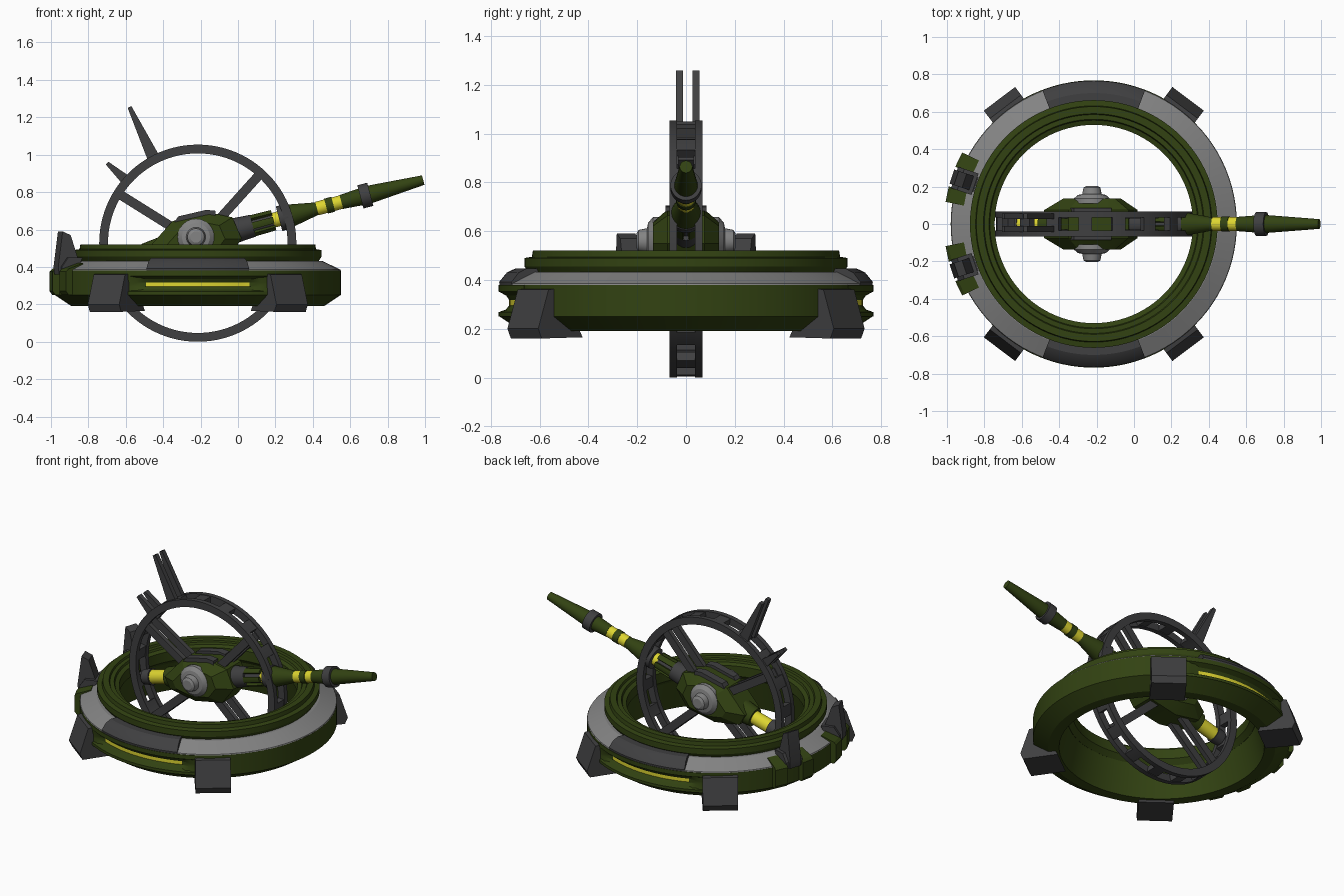
import bpy, bmesh, math
from mathutils import Matrix, Vector

if "Cube" in bpy.data.objects:
    bpy.data.objects.remove(bpy.data.objects["Cube"])

def material(name, rgb):
    m = bpy.data.materials.new(name)
    m.diffuse_color = (*rgb, 1)
    m.use_nodes = True
    m.node_tree.nodes["Principled BSDF"].inputs["Base Color"].default_value = m.diffuse_color
    return m

GREEN = material("olive green", (0.032, 0.055, 0.006))
DARK = material("dark grey", (0.05, 0.05, 0.052))
GREY = material("light grey", (0.23, 0.23, 0.23))
YELLOW = material("yellow", (0.72, 0.66, 0.03))

CX = -0.215
BASE = Matrix.Translation((CX, 0, 0))
HUB = Vector((CX, 0, 0.527))
WHEEL = Matrix.Translation(HUB) @ Matrix.Rotation(math.pi / 2, 4, 'X')
GUN = Matrix.Translation((-0.22, 0, 0.54)) @ Matrix.Rotation(math.radians(75), 4, 'Y')

def finish(bm, name, mats, matrix):
    bmesh.ops.remove_doubles(bm, verts=bm.verts, dist=1e-5)
    bmesh.ops.recalc_face_normals(bm, faces=bm.faces)
    me = bpy.data.meshes.new(name)
    bm.to_mesh(me)
    bm.free()
    for m in mats:
        me.materials.append(m)
    me.transform(matrix)
    ob = bpy.data.objects.new(name, me)
    bpy.context.collection.objects.link(ob)
    bpy.ops.object.select_all(action='DESELECT')
    ob.select_set(True)
    bpy.context.view_layer.objects.active = ob
    bpy.ops.object.shade_smooth_by_angle(angle=math.radians(25))
    return ob

def lathe(name, prof, mats, matrix, arcs=((0, 360),), n=96, closed=True, shift=None, rule=None):
    """Revolve (radius, height) points about local z over one or more arcs."""
    bm = bmesh.new()
    for a0, a1 in arcs:
        full = a1 - a0 >= 360
        rings = []
        for i in range(n if full else n + 1):
            d = a0 + (a1 - a0) * i / n
            a = math.radians(d)
            ring = []
            for k, (r, h) in enumerate(prof):
                if shift:
                    r += shift(d, k)
                ring.append(bm.verts.new((r * math.cos(a), r * math.sin(a), h)))
            rings.append(ring)
        for i in range(n):
            p, q = rings[i], rings[(i + 1) % len(rings)]
            for k in range(len(prof) if closed else len(prof) - 1):
                j = (k + 1) % len(prof)
                bm.faces.new((p[k], q[k], q[j], p[j]))
        if not full:
            bm.faces.new(rings[0])
            bm.faces.new(rings[-1])
    if rule:
        for f in bm.faces:
            f.material_index = rule(f.calc_center_median())
    return finish(bm, name, mats, matrix)

def prism(name, poly, spans, mat, matrix=Matrix()):
    """Extrude an (x, z) outline across one or more (y0, y1) spans."""
    bm = bmesh.new()
    for y0, y1 in spans:
        a = [bm.verts.new((x, y0, z)) for x, z in poly]
        b = [bm.verts.new((x, y1, z)) for x, z in poly]
        bm.faces.new(a)
        bm.faces.new(b)
        for i in range(len(poly)):
            j = (i + 1) % len(poly)
            bm.faces.new((a[i], a[j], b[j], b[i]))
    return finish(bm, name, [mat], matrix)

def bar(name, p, q, w0, w1, spans, mat):
    """Tapered flat bar between two (x, z) points."""
    p, q = Vector(p), Vector(q)
    d = (q - p).normalized()
    s = Vector((-d.y, d.x)) / 2
    prism(name, [p + s * w0, q + s * w1, q - s * w1, p - s * w0], spans, mat)

def radial(deg):
    return BASE @ Matrix.Rotation(math.radians(deg), 4, 'Z')

# Base ring, with a glowing slot let into the front and back walls
def slot(d, k):
    off = min(abs(d - 90), abs(d - 270))
    return -0.04 * max(0, min(1, (30 - off) / 7.5)) if k in (3, 4) else 0

def slot_colour(c):
    r = math.hypot(c.x, c.y)
    off = abs(math.degrees(math.atan2(abs(c.x), abs(c.y))))
    return 1 if 0.71 < r < 0.75 and 0.29 < c.z < 0.32 and off < 22.5 else 0

lathe("base_ring", [(0.61, 0.19), (0.675, 0.19), (0.765, 0.25), (0.765, 0.295), (0.765, 0.317),
                    (0.765, 0.38), (0.70, 0.40), (0.56, 0.40)],
      [GREEN, YELLOW], BASE, shift=slot, rule=slot_colour)
# slot lips square off the top and bottom of the openings
lathe("slot_lips", [(0.72, 0.25), (0.768, 0.25), (0.768, 0.268), (0.735, 0.28)],
      [GREEN], BASE, arcs=((60, 120), (240, 300)), n=24)
lathe("slot_upper_lips", [(0.72, 0.38), (0.768, 0.38), (0.768, 0.352), (0.735, 0.335)],
      [GREEN], BASE, arcs=((60, 120), (240, 300)), n=24)

# Grey sloping deck and stepped upper rim
lathe("sloping_deck", [(0.62, 0.385), (0.765, 0.379), (0.762, 0.386), (0.665, 0.432), (0.62, 0.432)],
      [GREY], BASE)
lathe("upper_rim", [(0.56, 0.39), (0.62, 0.425), (0.645, 0.43), (0.662, 0.455), (0.662, 0.49),
                    (0.632, 0.495), (0.628, 0.52), (0.59, 0.52), (0.585, 0.508), (0.56, 0.508),
                    (0.555, 0.495), (0.53, 0.485), (0.53, 0.42)], [GREEN], BASE)

# Dark covers over the slots
lathe("deck_cover", [(0.65, 0.40), (0.765, 0.378), (0.766, 0.392), (0.735, 0.43), (0.70, 0.447), (0.65, 0.447)],
      [DARK], BASE, arcs=((69, 111), (249, 291)), n=20)

# Four feet
for i, a in enumerate((53, 127, 233, 307)):
    prism(f"foot_{i+1}", [(0.61, 0.165), (0.82, 0.16), (0.838, 0.2), (0.785, 0.36), (0.70, 0.37), (0.64, 0.22)],
          [(-0.105, 0.105)], DARK, radial(a))

# Rear fins with green lugs beside them
for i, s in enumerate((-1, 1)):
    m = radial(180 + s * 18.5)
    prism(f"rear_fin_{i+1}", [(0.72, 0.36), (0.795, 0.36), (0.80, 0.40), (0.775, 0.59), (0.73, 0.57),
                              (0.69, 0.45), (0.66, 0.43)], [(-0.04, 0.04)], DARK, m)
    prism(f"fin_base_{i+1}", [(0.70, 0.37), (0.785, 0.36), (0.785, 0.40), (0.75, 0.45), (0.67, 0.45)],
          [(-0.06, 0.06)], DARK, m)
    for j, a in enumerate((11.5, 25.5)):
        prism(f"rear_lug_{i+1}_{j+1}", [(0.70, 0.25), (0.785, 0.25), (0.80, 0.27), (0.80, 0.375), (0.785, 0.39),
                                        (0.70, 0.42)], [(-0.042, 0.042)], GREEN, radial(180 + s * a))

# Upright wheel: two rails joined by cross plates, leaving windows
for i, s in enumerate((-1, 1)):
    lathe(f"wheel_rail_{i+1}", [(0.48, s * 0.036), (0.527, s * 0.036), (0.527, s * 0.067), (0.48, s * 0.067)],
          [DARK], WHEEL)
lathe("wheel_cross_plates", [(0.484, -0.037), (0.523, -0.037), (0.523, 0.037), (0.484, 0.037)],
      [DARK], WHEEL, arcs=[(71 + 20 * i, 79 + 20 * i) for i in range(18)], n=4)

# Paired spokes
PAIR = [(-0.06, -0.03), (0.03, 0.06)]
for i, a in enumerate((48, 148, 222, 318)):
    c, s = math.cos(math.radians(a)), math.sin(math.radians(a))
    bar(f"spoke_{i+1}", (HUB.x + 0.12 * c, HUB.z + 0.12 * s), (HUB.x + 0.49 * c, HUB.z + 0.49 * s),
        0.05, 0.05, PAIR, DARK)

# Paired prongs on the wheel rim
PRONGS = [(-0.042, -0.012), (0.026, 0.056)]
bar("long_prong", (-0.455, 0.99), (-0.58, 1.255), 0.065, 0.022, PRONGS, DARK)
bar("short_prong", (-0.60, 0.865), (-0.70, 0.955), 0.055, 0.02, PRONGS, DARK)

# Turret body: a side outline narrowed towards each flank
outline = [(-0.48, 0.5), (-0.35, 0.645), (-0.15, 0.69), (-0.03, 0.665), (0.02, 0.55),
           (-0.06, 0.44), (-0.26, 0.40), (-0.44, 0.43)]
bm = bmesh.new()
sections = []
for y, k in ((-0.135, 0.62), (-0.075, 1), (0.075, 1), (0.135, 0.62)):
    sections.append([bm.verts.new((-0.215 + (x + 0.215) * k, y, 0.55 + (z - 0.55) * k)) for x, z in outline])
for p, q in zip(sections, sections[1:]):
    for i in range(8):
        j = (i + 1) % 8
        bm.faces.new((p[i], p[j], q[j], q[i]))
bm.faces.new(sections[0])
bm.faces.new(sections[-1])
finish(bm, "turret_body", [GREEN], Matrix())

prism("turret_top_plate", [(-0.34, 0.64), (-0.32, 0.67), (-0.17, 0.705), (-0.12, 0.70), (-0.12, 0.67)],
      [(-0.085, -0.035), (0.035, 0.085)], DARK)

# Pivot caps on both flanks
for i, s in enumerate((-1, 1)):
    lathe(f"pivot_cap_{i+1}", [(0, s * 0.11), (0.098, s * 0.11), (0.098, s * 0.135), (0.075, s * 0.155),
                               (0.052, s * 0.16), (0.045, s * 0.195), (0.03, s * 0.203), (0, s * 0.203)],
          [GREY], Matrix.Translation((-0.225, 0, 0.56)) @ Matrix.Rotation(math.pi / 2, 4, 'X'), n=24, closed=False)

# Gun: stacked turned sections (name, colour, start, end, start radius, end radius)
for name, mat, t0, t1, r0, r1 in (
        ("breech_cap", DARK, -0.47, -0.41, 0.045, 0.052),
        ("breech_sleeve", YELLOW, -0.41, -0.29, 0.043, 0.043),
        ("breech_collar", GREEN, -0.29, -0.2, 0.06, 0.07),
        ("barrel_root", DARK, 0.2, 0.31, 0.068, 0.06),
        ("barrel_core", DARK, 0.31, 0.42, 0.042, 0.042),
        ("barrel_band_1", YELLOW, 0.42, 0.46, 0.04, 0.04),
        ("wheel_collar", DARK, 0.455, 0.505, 0.068, 0.068),
        ("barrel_cone", GREEN, 0.505, 0.665, 0.064, 0.034),
        ("barrel_band_2", YELLOW, 0.665, 0.715, 0.037, 0.037),
        ("barrel_link", GREEN, 0.715, 0.755, 0.041, 0.041),
        ("barrel_band_3", YELLOW, 0.755, 0.80, 0.037, 0.037),
        ("barrel_mid", GREEN, 0.80, 0.905, 0.038, 0.046),
        ("muzzle_collar", DARK, 0.905, 0.96, 0.064, 0.064),
        ("muzzle", GREEN, 0.96, 1.253, 0.048, 0.026)):
    lathe(name, [(0, t0), (r0, t0), (r1, t1), (0, t1)], [mat], GUN, n=24, closed=False)

# Ribs around the barrel root
lathe("barrel_ribs", [(0.035, 0.30), (0.06, 0.30), (0.057, 0.425), (0.035, 0.425)], [GREEN], GUN,
      arcs=[(60 * i + 12, 60 * i + 48) for i in range(6)], n=4)
